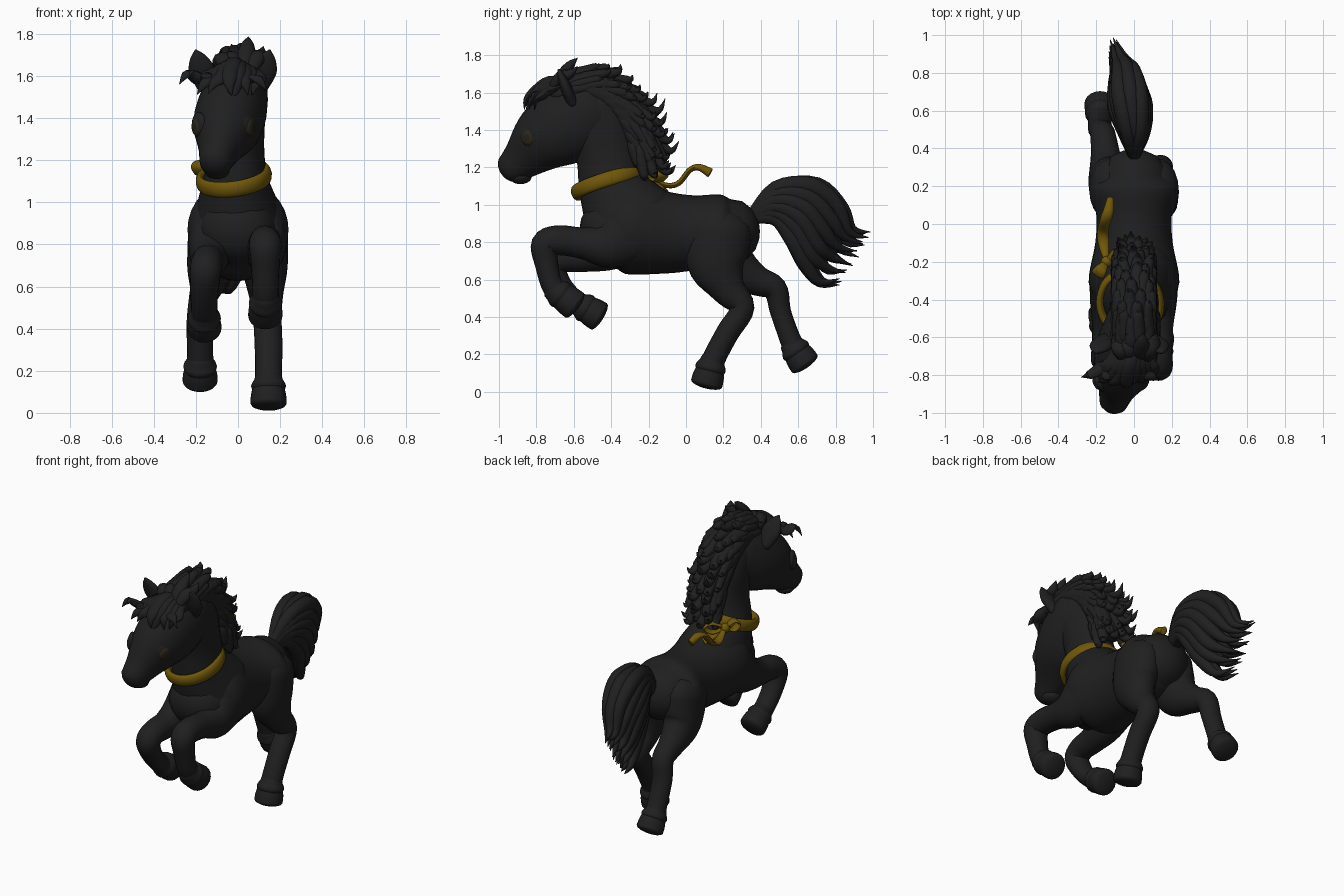
import bpy
import bmesh
import random
from math import sin, cos, pi, radians
from mathutils import Vector, Matrix

random.seed(4)
cube = bpy.data.objects.get("Cube")
if cube:
    bpy.data.objects.remove(cube)


def material(name, color):
    mat = bpy.data.materials.new(name)
    mat.use_nodes = True
    mat.diffuse_color = (*color, 1)
    mat.node_tree.nodes["Principled BSDF"].inputs["Base Color"].default_value = (*color, 1)
    return mat


BLACK = material("coat_black", (.014, .014, .014))
GOLD = material("ribbon_gold", (.16, .095, .003))
BROWN = material("eye_brown", (.028, .02, .008))
AXIS_X = Vector((1, 0, 0))
AXIS_Z = Vector((0, 0, 1))


def finish(bm, name, *mats):
    bmesh.ops.recalc_face_normals(bm, faces=bm.faces)
    mesh = bpy.data.meshes.new(name)
    bm.to_mesh(mesh)
    bm.free()
    for mat in mats:
        mesh.materials.append(mat)
    obj = bpy.data.objects.new(name, mesh)
    bpy.context.collection.objects.link(obj)
    return obj


def resample(stations, steps):
    """Catmull-Rom through stations of x, y, z, side radius, depth radius."""
    out, last = [], len(stations) - 1
    for i in range(last):
        a, b, c, d = (Vector(stations[min(max(k, 0), last)]) for k in range(i - 1, i + 3))
        for s in range(steps):
            t = s / steps
            out.append(b + .5 * t * ((c - a) + t * ((2 * a - 5 * b + 4 * c - d)
                                                    + t * (3 * b - a - 3 * c + d))))
    return out + [Vector(stations[-1])]


def add_tube(bm, stations, sides=20, steps=5, caps=(.8, .8), ref=AXIS_X):
    """Loft ellipses along a path and round off both ends."""
    pts = resample(stations, steps)
    rings = []
    for i, p in enumerate(pts):
        ahead, behind = pts[min(i + 1, len(pts) - 1)], pts[max(i - 1, 0)]
        tangent = (ahead.xyz - behind.xyz).normalized()
        rings.append((p.xyz, tangent, max(p[3], .002), max(p[4], .002)))

    def cap(ring, sign, length):
        center, tangent, rx, rr = ring
        reach = sign * length * (rx + rr) / 2
        return [(center + tangent * reach * sin(a), tangent, rx * cos(a), rr * cos(a))
                for a in map(radians, (25, 50, 70, 85))]

    rings = cap(rings[0], -1, caps[0])[::-1] + rings + cap(rings[-1], 1, caps[1])
    loops = []
    for center, tangent, rx, rr in rings:
        side = (ref - tangent * ref.dot(tangent)).normalized()
        depth = tangent.cross(side)
        loops.append([bm.verts.new(center + side * rx * cos(a) + depth * rr * sin(a))
                      for a in (2 * pi * k / sides for k in range(sides))])
    for low, high in zip(loops, loops[1:]):
        for k in range(sides):
            n = (k + 1) % sides
            bm.faces.new((low[k], low[n], high[n], high[k]))
    bm.faces.new(loops[0][::-1])
    bm.faces.new(loops[-1])


def tube(name, stations, mat=BLACK, **options):
    bm = bmesh.new()
    add_tube(bm, stations, **options)
    return finish(bm, name, mat)


def add_lock(bm, points, width, depth):
    """One hair strand, full in the middle and pointed at the tip."""
    last = len(points) - 1
    swell = [max(.03, sin(pi * (.2 + .8 * i / last))) for i in range(last + 1)]
    add_tube(bm, [(*p, width * s, depth * s) for p, s in zip(points, swell)],
             sides=10, steps=4, caps=(.5, .5))


def ellipsoid(name, center, radii, mats=(BLACK,), yaw=0):
    bm = bmesh.new()
    bmesh.ops.create_uvsphere(bm, u_segments=24, v_segments=16, radius=1)
    obj = finish(bm, name, *mats)
    obj.data.transform(Matrix.LocRotScale(Vector(center), Matrix.Rotation(yaw, 3, "Z"),
                                          Vector(radii)))
    return obj


# Trunk, neck and head
tube("torso", [(0, -.43, .87, .18, .165), (0, -.31, .87, .24, .24), (0, -.1, .85, .205, .218),
               (0, .05, .85, .2, .2), (0, .19, .855, .235, .2), (0, .255, .86, .18, .17)], sides=32)
tube("neck", [(0, -.3, .92, .215, .26), (-.01, -.39, 1.09, .16, .185), (0, -.42, 1.25, .125, .165),
              (0, -.46, 1.42, .13, .17), (0, -.5, 1.52, .13, .15)], sides=32)
tube("head", [(0, -.52, 1.5, .145, .2), (-.03, -.64, 1.43, .165, .215),
              (-.06, -.76, 1.35, .155, .18), (-.09, -.87, 1.25, .1, .118),
              (-.105, -.93, 1.2, .08, .088)], sides=32)
ellipsoid("chin", (-.1, -.885, 1.15), (.06, .06, .04))

# Paired features of the head
HEAD_MIDDLE = -.07
for label, side in (("left", 1), ("right", -1)):
    yaw = radians(-28 if side > 0 else 208)
    outward = Vector((cos(yaw), sin(yaw), 0))
    socket = Vector((HEAD_MIDDLE + side * .115, -.838, 1.36))
    ellipsoid(label + "_eyelid", socket + AXIS_Z * .008, (.026, .056, .06), yaw=yaw)
    middle = socket + outward * .007
    eye = ellipsoid(label + "_eye", middle, (.025, .042, .047), (BROWN, BLACK), yaw)
    for face in eye.data.polygons:
        face.material_index = int((face.center - middle).dot(outward) > .0225)
    ellipsoid(label + "_nostril", (-.107 + side * .045, -.96, 1.22), (.022, .02, .026))
    base = Vector((-.025 + side * .125, -.61, 1.55))
    tip = base + Vector((side * .05, -.07, .17))
    tube(label + "_ear", [(*base, .045, .03), (*base.lerp(tip, .45), .062, .03),
                          (*base.lerp(tip, .8), .04, .02), (*tip, .008, .008)])


# Legs: stations give y, z, side radius and depth radius
def leg(name, x_top, x_end, stations, sole):
    last = len(stations) - 1
    path = [(x_top + (x_end - x_top) * min(1, 1.5 * i / last), *s)
            for i, s in enumerate(stations)]
    tube(name, path)
    start = Vector(path[-1][:3])
    end = Vector((x_end, *sole))
    size = path[-1][3] * 1.2
    tube(name + "_pastern", [(*start.lerp(end, t), size * r, size * r)
                             for t, r in ((-.2, .85), (.1, 1.04), (.35, .95))])
    tube(name + "_hoof", [(*start.lerp(end, t), size * r, size * r)
                          for t, r in ((.25, .97), (.6, 1.06), (1, 1.08))], caps=(.5, .3))


leg("left_front_leg", .125, .13,
    [(-.3, .85, .11, .17), (-.42, .785, .1, .125), (-.55, .795, .08, .085),
     (-.68, .81, .076, .08), (-.755, .785, .076, .074), (-.745, .68, .066, .062),
     (-.72, .58, .062, .058), (-.685, .53, .063, .062)], (-.595, .462))
leg("right_front_leg", -.125, -.16,
    [(-.3, .85, .11, .17), (-.42, .765, .1, .12), (-.55, .725, .08, .085),
     (-.66, .715, .074, .077), (-.715, .67, .074, .073), (-.67, .57, .066, .06),
     (-.6, .49, .062, .058), (-.55, .455, .063, .062)], (-.465, .403))
leg("left_hind_leg", .122, .145,
    [(.18, .86, .115, .17), (.165, .69, .108, .16), (.225, .55, .08, .095),
     (.3, .448, .068, .066), (.225, .32, .066, .062), (.16, .2, .064, .062),
     (.135, .14, .066, .064)], (.11, .043))
leg("right_hind_leg", -.122, -.18,
    [(.18, .86, .115, .17), (.24, .69, .105, .14), (.37, .6, .078, .085),
     (.475, .55, .067, .066), (.505, .43, .064, .056), (.55, .3, .062, .056),
     (.58, .23, .064, .062)], (.635, .15))

# Mane: a crest core covered by overlapping strands with flicked tips
crest = [(0, -.68, 1.6, .1, .07), (0, -.52, 1.62, .12, .09), (0, -.38, 1.55, .12, .1),
         (0, -.28, 1.42, .115, .1), (0, -.24, 1.29, .095, .08)]
bm = bmesh.new()
add_tube(bm, crest)
line = resample(crest, 4)
for i in range(len(line) - 1):
    center = line[i].xyz
    down = (line[i + 1].xyz - center).normalized()
    out = AXIS_X.cross(down)
    reach = .17 if i > 12 else .2
    for angle in (-85, -45, 0, 45, 85):
        a = radians(angle + random.uniform(-12, 12) + (20 if i % 2 else 0))
        n = AXIS_X * sin(a) + out * cos(a)
        flick = max(0, cos(a)) * random.uniform(.03, .08) * min(1, i / 9)
        add_lock(bm, [center + n * .05, center + n * .08 + down * reach * .3,
                      center + n * .085 + down * reach * .65,
                      center + n * (.095 + flick * .5) + down * reach,
                      center + n * (.1 + flick) + down * reach * 1.05 + AXIS_Z * flick * .6],
                 .04, .034)
finish(bm, "mane", BLACK)

# Forelock swept over the forehead
bm = bmesh.new()
for i in range(9):
    dx = (i - 4) * .034
    droop = abs(dx) * .4
    drop = random.uniform(-.04, .03)
    sway = random.uniform(-.03, .03)
    add_lock(bm, [(.4 * dx, -.6, 1.65), (-.02 + .7 * dx, -.73, 1.665 - droop),
                  (-.04 + dx, -.82 + droop, 1.6 - droop * .3),
                  (-.05 + 1.2 * dx + sway, -.855 + droop, 1.53 + droop + drop),
                  (-.05 + 1.3 * dx + 2 * sway, -.865 + droop, 1.48 + droop + drop)], .042, .026)
for x, z in ((-.1, 1.69), (-.04, 1.73), (.05, 1.785), (.12, 1.74)):
    add_lock(bm, [(x * .5, -.72, 1.62), (x * .7, -.67, 1.68), (x * .9, -.62, z - .04),
                  (x, -.58, z)], .045, .035)
finish(bm, "forelock", BLACK)

# Tail: layers of strands swept up from the rump, curling down and flicking out
bm = bmesh.new()
top = [Vector(p) for p in ((.35, .945), (.5, 1.085), (.7, 1.1), (.83, .98), (.89, .87), (.985, .84))]
low = [Vector(p) for p in ((.35, .925), (.5, .93), (.6, .82), (.66, .68), (.73, .6), (.83, .59))]
bend = (0, .6, 1, .8, .5, .3)
drift = (0, 0, -.02, -.04, -.07, -.11)
for layer in (-1, 0, 1):
    for k in range(6):
        u = k / 5
        path = []
        for j, (a, b) in enumerate(zip(top, low)):
            p = a.lerp(b, u)
            wave = random.uniform(-.02, .02) if j > 2 else 0
            spread = layer * .08 * bend[j] * (1 - .35 * abs(2 * u - 1))
            path.append((drift[j] + spread, p.x - .03 * abs(layer) * bend[j], p.y + wave))
        add_lock(bm, path, .046, .05)
finish(bm, "tail", BLACK)

# Ribbon collar with bow and streaming ends
bpy.ops.mesh.primitive_torus_add(major_segments=48, minor_segments=12, major_radius=.175,
                                 minor_radius=.023, location=(-.02, -.42, 1.115),
                                 rotation=(radians(17), radians(-8), 0))
collar = bpy.context.object
collar.name = "ribbon_collar"
collar.scale = (.92, 1.02, 1.7)
collar.data.materials.append(GOLD)
knot = Vector((-.145, -.2, 1.15))
ellipsoid("bow_knot", knot, (.03, .03, .03), (GOLD,))
for name, far in (("bow_loop_inner", (.1, .08, .01)), ("bow_loop_outer", (-.05, -.07, .02))):
    far = Vector(far)
    rise = AXIS_Z * .03
    path = [knot, knot + far * .6 + rise, knot + far, knot + far * .6 - rise, knot]
    tube(name, [(*p, r, .009) for p, r in zip(path, (.014, .032, .036, .032, .014))],
         GOLD, ref=Vector((far.y, -far.x, 0)).normalized(), sides=12)
tube("ribbon_end_long", [(*knot, .012, .012), (-.16, -.11, 1.105, .028, .014),
                         (-.165, -.04, 1.115, .03, .015), (-.15, .02, 1.185, .03, .015),
                         (-.135, .07, 1.2, .028, .018), (-.125, .13, 1.17, .02, .026)],
     GOLD, sides=12, caps=(.5, .1))
tube("ribbon_end_short", [(*knot, .012, .01), (-.1, -.16, 1.115, .028, .012),
                          (-.05, -.11, 1.075, .032, .012)], GOLD, sides=12, caps=(.5, .1))

# Smooth shading with crisp ribbon edges
for obj in bpy.context.scene.objects:
    obj.select_set(obj.type == "MESH")
bpy.ops.object.shade_smooth_by_angle(angle=radians(50))
